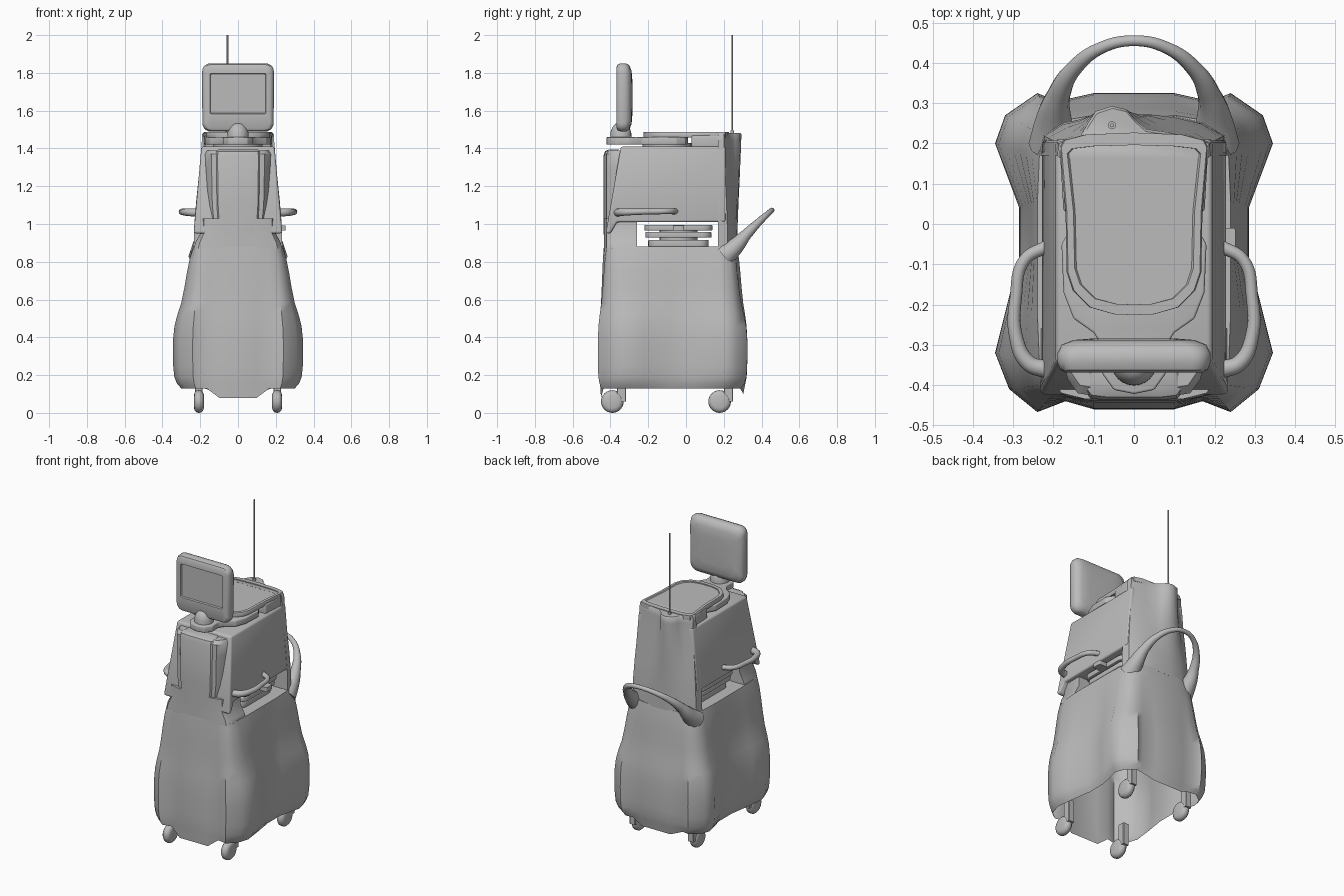
import bpy, bmesh, math
from mathutils import Vector

cube = bpy.data.objects.get("Cube")
if cube:
    bpy.data.objects.remove(cube, do_unlink=True)

grey = bpy.data.materials.new("light grey")
grey.use_nodes = True
grey.diffuse_color = (0.5, 0.5, 0.5, 1)
grey.node_tree.nodes["Principled BSDF"].inputs["Base Color"].default_value = (0.5, 0.5, 0.5, 1)


def finish(name, bm, bevel=0, angle=35):
    bmesh.ops.recalc_face_normals(bm, faces=bm.faces)
    if bevel:
        edges = [e for e in bm.edges if e.calc_face_angle(0) > math.radians(30)]
        bmesh.ops.bevel(bm, geom=edges, offset=bevel, segments=3, profile=0.5,
                        affect='EDGES', clamp_overlap=True)
    mesh = bpy.data.meshes.new(name)
    bm.to_mesh(mesh)
    bm.free()
    mesh.materials.append(grey)
    obj = bpy.data.objects.new(name, mesh)
    bpy.context.collection.objects.link(obj)
    bpy.ops.object.select_all(action='DESELECT')
    obj.select_set(True)
    bpy.context.view_layer.objects.active = obj
    bpy.ops.object.shade_smooth_by_angle(angle=math.radians(angle))
    return obj


def loft(name, rings, bottom=True, top=True, bevel=0, angle=35):
    bm = bmesh.new()
    rows = [[bm.verts.new(p) for p in ring] for ring in rings]
    n = len(rows[0])
    for a, b in zip(rows, rows[1:]):
        for i in range(n):
            j = (i + 1) % n
            bm.faces.new((a[i], a[j], b[j], b[i]))
    if bottom:
        bm.faces.new(rows[0])
    if top:
        bm.faces.new(rows[-1])
    return finish(name, bm, bevel, angle)


def both(half):
    """Complete a right-hand outline, listed front to back, with its mirror."""
    return list(half) + [(-x, y) for x, y in reversed(half) if x > 0]


def at(z, outline, sx=1, dy=0):
    return [(x * sx, y + dy, z) for x, y in outline]


def rrect(w, h, r, steps=5):
    pts = []
    for k, (sx, sy) in enumerate([(1, 1), (-1, 1), (-1, -1), (1, -1)]):
        for i in range(steps + 1):
            a = math.pi / 2 * (k + i / steps)
            pts.append((sx * (w - r) + r * math.cos(a), sy * (h - r) + r * math.sin(a)))
    return pts


def circle(r, n=24):
    return [(r * math.cos(2 * math.pi * i / n), r * math.sin(2 * math.pi * i / n)) for i in range(n)]


def tube(name, points):
    """Smooth tapered tube through (x, y, z, radius) points."""
    curve = bpy.data.curves.new(name, 'CURVE')
    curve.dimensions = '3D'
    curve.bevel_depth = 1
    curve.bevel_resolution = 4
    curve.resolution_u = 8
    curve.use_fill_caps = True
    spline = curve.splines.new('BEZIER')
    spline.bezier_points.add(len(points) - 1)
    for bp, (x, y, z, r) in zip(spline.bezier_points, points):
        bp.co = (x, y, z)
        bp.radius = r
        bp.handle_left_type = bp.handle_right_type = 'AUTO'
    curve.materials.append(grey)
    obj = bpy.data.objects.new(name, curve)
    bpy.context.collection.objects.link(obj)
    bpy.ops.object.select_all(action='DESELECT')
    obj.select_set(True)
    bpy.context.view_layer.objects.active = obj
    bpy.ops.object.convert(target='MESH')


# Lower shell: four corner bulges blending up into a plain rectangle, open below
bulge = both([(0, -.46), (.1, -.46), (.17, -.44), (.24, -.467), (.31, -.41), (.345, -.32), (.32, -.22),
              (.285, -.08), (.285, .04), (.345, .2), (.32, .27), (.24, .325), (.19, .305), (.1, .325), (0, .325)])
plain = both([(0, -.435), (.1, -.435), (.16, -.43), (.2, -.42), (.225, -.4), (.235, -.34), (.24, -.22),
              (.24, -.08), (.24, .05), (.235, .17), (.225, .22), (.2, .245), (.16, .26), (.1, .27), (0, .27)])
rings = []
for z, t in [(.13, .6), (.155, .8), (.19, .93), (.25, .985), (.32, 1), (.39, .99), (.46, .92), (.52, .78),
             (.58, .6), (.66, .45), (.75, .31), (.82, .18), (.88, 0)]:
    rings.append([(p[0] + (b[0] - p[0]) * t, p[1] + (b[1] - p[1]) * t, z) for b, p in zip(bulge, plain)])
# Skirt tabs dip at the middle of the front and back edges
rings[0] = [(x, y, .13 - (.05 if y < 0 else .03) * (abs(x) < .11)) if abs(y) > .2 else (x, y, z)
            for x, y, z in rings[0]]
loft("lower_shell", rings, bottom=False, angle=50)

# Posts that carry the upper housing over the open shelf
front = both([(0, -.435), (.12, -.435), (.18, -.42), (.2, -.39), (.2, -.26), (0, -.26)])
loft("front_post", [at(.87, front, 1.17), at(.9, front, 1.13), at(.95, front), at(1.03, front)])

# Upper housing: side profile with tapering width
profile = [(-.425, .95), (-.4, .95), (-.365, 1.01), (.21, 1.01), (.21, 1.41), (-.345, 1.41)]
sides = [[(s * (.235 - (z - .95) * .09), y, z) for y, z in profile] for s in (-1, 1)]
loft("upper_housing", sides, bevel=.016)

# Front bezel and its raised centre panel
bezel = both([(0, -.425), (.11, -.425), (.14, -.42), (.165, -.385), (.18, -.33), (0, -.33)])
loft("front_bezel", [at(.94, bezel, .8), at(1.0, bezel, .9), at(1.1, bezel, .97),
                     at(1.3, bezel), at(1.37, bezel), at(1.39, bezel, .96, .02)])
panel = both([(0, -.437), (.07, -.437), (.105, -.433), (.115, -.42), (.115, -.38), (0, -.38)])
loft("front_panel", [at(.945, panel, .85), at(1.0, panel, .94), at(1.1, panel, 1),
                     at(1.36, panel, 1.03), at(1.385, panel, 1, .008), at(1.395, panel, .9, .03)])

# Back cover: flares out below and rises into an offset lobe that holds the aerial
top_edge = [(-.19, .17), (-.188, .2), (-.135, .215), (-.115, .25), (-.095, .28), (-.055, .293), (-.02, .285),
            (0, .262), (.03, .236), (.1, .225), (.188, .2), (.19, .17)]
low_edge = [(-.235, .17), (-.225, .22), (-.18, .25), (-.145, .258), (-.1, .268), (-.05, .272), (0, .272),
            (.05, .272), (.1, .268), (.17, .252), (.225, .22), (.235, .17)]
rings = []
for z, t in [(.87, 0), (1.0, .08), (1.12, .3), (1.25, .6), (1.36, .82), (1.44, .97), (1.475, 1)]:
    rings.append([(a + (c - a) * t, b + (d - b) * t, z) for (a, b), (c, d) in zip(low_edge, top_edge)])
rings.append([(x * .97, y - .006, 1.482) for x, y, z in rings[-1]])
loft("back_cover", rings, angle=45)

# Top deck: rear riser, swivel plate and lid with inset surface
riser = both([(0, .03), (.175, .03), (.185, .2), (0, .2)])
loft("top_riser", [at(1.4, riser), at(1.47, riser)], bevel=.008)
loft("swivel_base", [at(1.4, circle(.13), 1, -.1), at(1.43, circle(.13), 1, -.1)])
arm = both([(0, -.422), (.05, -.412), (.08, -.37), (.075, -.31), (.1, -.27), (.15, -.235),
            (.175, -.17), (.18, -.05), (.15, 0), (0, .01)])
loft("screen_arm", [at(1.42, arm), at(1.46, arm)], bevel=.006)
lid = both([(0, -.226), (.05, -.224), (.11, -.207), (.152, -.165), (.167, -.12), (.17, .03), (.184, .19),
            (.175, .208), (.12, .222), (0, .227)])
inner = both([(0, -.2), (.045, -.198), (.095, -.185), (.13, -.15), (.143, -.11), (.146, .03), (.161, .175),
              (.15, .187), (.1, .193), (0, .196)])
loft("top_lid", [at(1.457, lid, .98), at(1.463, lid), at(1.48, lid), at(1.486, lid, .98),
                 at(1.487, inner, 1.03), at(1.481, inner)], angle=30)

# Screen with recessed display, on a rounded neck
rings = []
for y, w, h, r, dz in [(-.284, .1, .09, .05, 0), (-.288, .15, .14, .05, 0), (-.3, .18, .17, .05, 0),
                       (-.32, .19, .181, .045, 0), (-.345, .19, .181, .045, 0), (-.362, .183, .174, .04, 0),
                       (-.369, .17, .16, .03, 0), (-.369, .149, .107, .008, .02), (-.361, .145, .103, .006, .02)]:
    rings.append([(x * (1 + .15 * min(v + .1, 0)), y, 1.67 + dz + v) for x, v in rrect(w, h, r)])
loft("screen", rings, angle=40)
loft("screen_neck", [at(z, circle(r), 1, -.345) for z, r in
                     [(1.455, .056), (1.485, .055), (1.51, .046), (1.53, .03), (1.535, .012)]], angle=50)

# Stacked trays on the open shelf, with a small latch on the left
for name, z, h, w, d in [("upper_tray", .965, .03, .2, .18), ("middle_tray", .928, .03, .19, .175),
                         ("lower_tray", .88, .035, .17, .16)]:
    shape = rrect(w, d, .05)
    loft(name, [at(z, shape, 1, -.04), at(z + h, shape, 1, -.04)], bevel=.005)
loft("tray_core", [at(.88, circle(.1), 1, -.04), at(.97, circle(.1), 1, -.04)])
latch = rrect(.03, .03, .006)
loft("tray_latch", [[(x + .222, y - .04, z) for x, y in latch] for z in (.965, .992)])

# Side grips
for side, s in (("left", 1), ("right", -1)):
    tube(side + "_grip", [(s * .215, -.362, 1.06, .022), (s * .262, -.345, 1.062, .02), (s * .293, -.28, 1.064, .017),
                          (s * .293, -.18, 1.066, .015), (s * .272, -.09, 1.067, .015), (s * .215, -.055, 1.067, .016)])

# Rear push handle, thick at its roots
root = [(.2, .2, .83, .062), (.2, .255, .875, .046), (.187, .32, .945, .029), (.15, .385, 1.01, .02),
        (.08, .438, 1.058, .015)]
tube("push_handle", root + [(0, .455, 1.073, .0135)] + [(-x, y, z, r) for x, y, z, r in reversed(root)])

# Casters
for fb, y in (("front", -.39), ("rear", .178)):
    for side, s in (("left", 1), ("right", -1)):
        wheel = [[(s * .207 + dx, y + a, .06 + b) for a, b in circle(r)] for dx, r in
                 [(-.026, .035), (-.022, .048), (-.012, .058), (0, .06), (.012, .058), (.022, .048), (.026, .035)]]
        loft(f"{fb}_{side}_wheel", wheel, angle=50)
        post = rrect(.02, .024, .003, 1)
        loft(f"{fb}_{side}_caster_post",
             [[(s * .207 + a, y + .048 + b, z) for a, b in post] for z in (.06, .2)])

# Aerial with collar
loft("aerial_collar", [at(z, [(x - .055, y + .245) for x, y in circle(.01, 12)]) for z in (1.475, 1.495)])
loft("aerial", [at(z, [(x - .055, y + .245) for x, y in circle(.005, 8)]) for z in (1.48, 2.0)])
